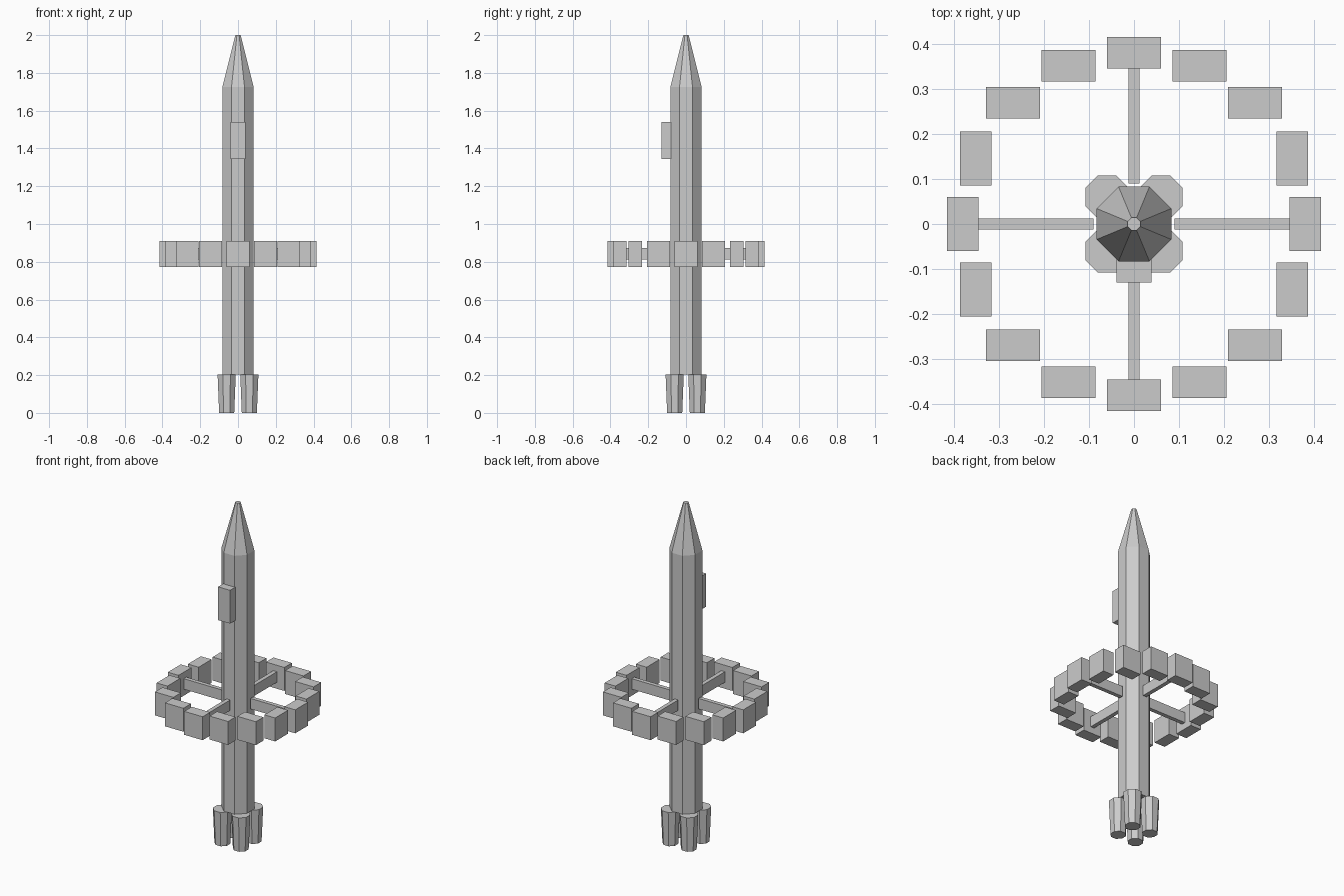
import bpy, math

if "Cube" in bpy.data.objects:
    bpy.data.objects.remove(bpy.data.objects["Cube"])

grey = bpy.data.materials.new("hull_grey")
grey.diffuse_color = (0.6, 0.6, 0.6, 1)
grey.use_nodes = True
grey.node_tree.nodes["Principled BSDF"].inputs["Base Color"].default_value = grey.diffuse_color


def finish(name):
    ob = bpy.context.object
    ob.name = name
    ob.data.materials.append(grey)
    return ob


def box(name, center, size):
    bpy.ops.mesh.primitive_cube_add(size=1, location=center)
    ob = finish(name)
    ob.scale = size
    bpy.ops.object.transform_apply(location=False, rotation=False, scale=True)


def octagon(name, x, y, z0, z1, flat0, flat1):
    """Eight-sided frustum sized by its flat-to-centre distances."""
    k = 1 / math.cos(math.pi / 8)
    bpy.ops.mesh.primitive_cone_add(
        vertices=8, radius1=flat0 * k, radius2=flat1 * k, depth=z1 - z0,
        location=(x, y, (z0 + z1) / 2), rotation=(0, 0, math.pi / 8))
    finish(name)


# Hull and nose
octagon("hull", 0, 0, 0.203, 1.725, 0.083, 0.083)
octagon("nose_cone", 0, 0, 1.725, 2.0, 0.083, 0.014)

# Four tapered engines
for sx in (-1, 1):
    for sy in (-1, 1):
        octagon("engine", sx * 0.06, sy * 0.06, 0, 0.203, 0.04, 0.048)

# Equipment box on the front of the hull
box("equipment_box", (0, -0.104, 1.443), (0.078, 0.052, 0.196))

# Ring of sixteen axis-aligned modules
RING, MID = 0.38, 0.842
for i in range(16):
    a = i * math.pi / 8
    x, y = RING * math.cos(a), RING * math.sin(a)
    wide = abs(y) > abs(x) - 1e-4
    box("ring_module", (x, y, MID), (0.12, 0.07, 0.138) if wide else (0.07, 0.12, 0.138))

# Four spokes joining the ring to the hull
for s in (-1, 1):
    box("spoke_x", (s * 0.218, 0, MID), (0.256, 0.024, 0.062))
    box("spoke_y", (0, s * 0.218, MID), (0.024, 0.256, 0.062))
